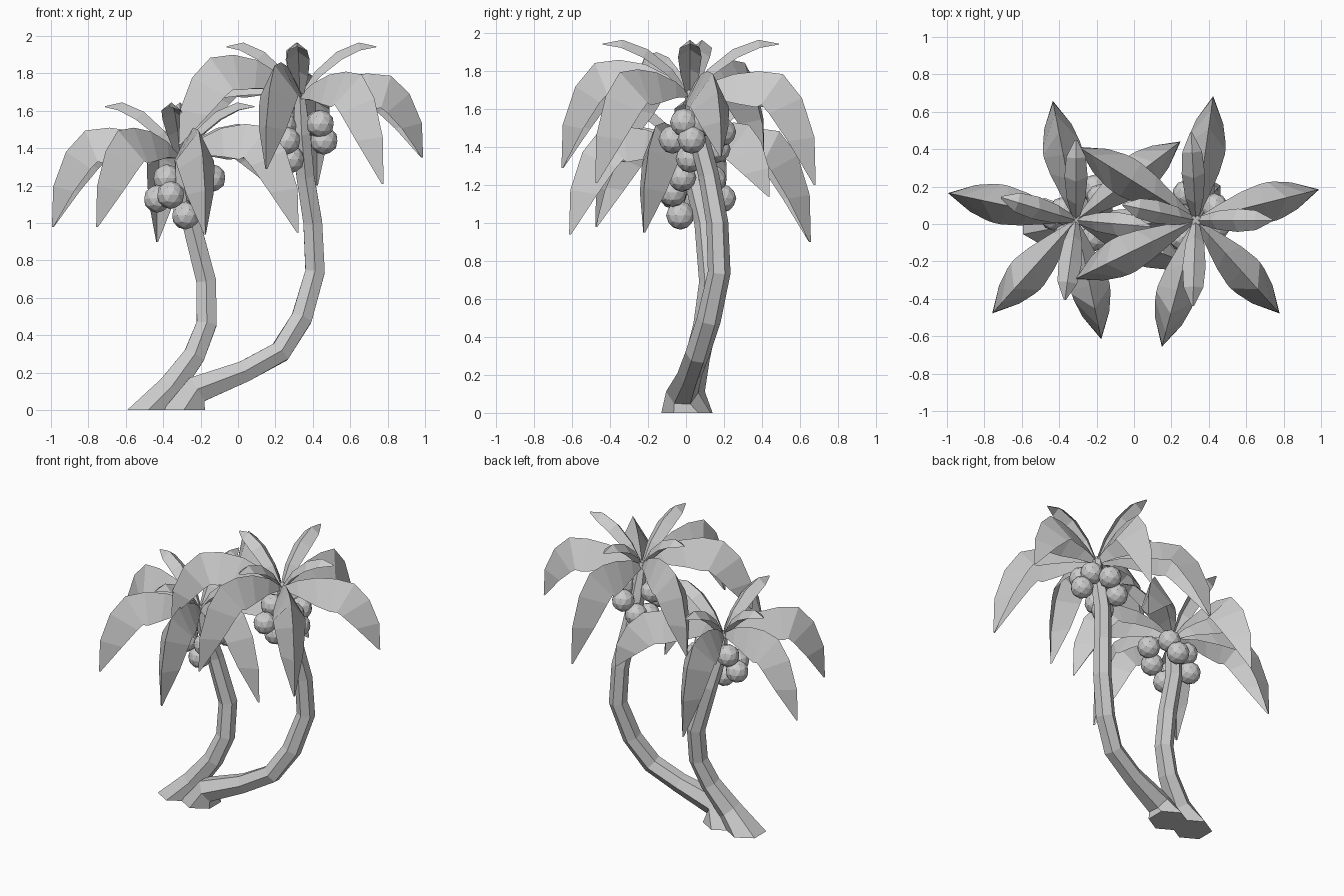
import bpy
import bmesh
import math
from mathutils import Vector

cube = bpy.data.objects.get("Cube")
if cube:
    bpy.data.objects.remove(cube, do_unlink=True)

grey = bpy.data.materials.new("light_grey")
grey.use_nodes = True
COLOUR = (0.6, 0.6, 0.6, 1)
grey.diffuse_color = COLOUR
grey.node_tree.nodes["Principled BSDF"].inputs["Base Color"].default_value = COLOUR


def finish(bm, name):
    """Turn a bmesh into a flat shaded object."""
    mesh = bpy.data.meshes.new(name)
    bm.to_mesh(mesh)
    bm.free()
    mesh.materials.append(grey)
    obj = bpy.data.objects.new(name, mesh)
    bpy.context.scene.collection.objects.link(obj)
    return obj


def trunk(name, path, radii, sides=6):
    """Six sided tube along a path, standing on a level foot."""
    bm = bmesh.new()
    points = [Vector(p) for p in path]
    rings = []
    for i, (p, r) in enumerate(zip(points, radii)):
        t = points[min(i + 1, len(points) - 1)] - points[max(i - 1, 0)]
        t = Vector((0, 0, 1)) if i == 0 else t.normalized()
        u = Vector((0, 1, 0))
        u = (u - t * u.dot(t)).normalized()
        w = t.cross(u)
        turn = [2 * math.pi * k / sides for k in range(sides)]
        rings.append([bm.verts.new(p + r * (math.cos(a) * u + math.sin(a) * w)) for a in turn])
    for low, high in zip(rings, rings[1:]):
        for k in range(sides):
            n = (k + 1) % sides
            bm.faces.new((low[k], low[n], high[n], high[k]))
    bm.faces.new(rings[0][::-1])
    bm.faces.new(rings[-1])
    finish(bm, name)


def frond(name, crown_point, angle, spine, widths, half, depth):
    """Roof folded blade; spine holds (outward, up) pairs from the crown."""
    bm = bmesh.new()
    a = math.radians(angle)
    out = Vector((math.cos(a), math.sin(a), 0))
    side = Vector((-math.sin(a), math.cos(a), 0))
    up = Vector((0, 0, 1))
    pts = [Vector(crown_point) + out * r + up * z for r, z in spine]
    rows = []
    for i, (p, w) in enumerate(zip(pts, widths)):
        t = (pts[min(i + 1, len(pts) - 1)] - pts[max(i - 1, 0)]).normalized()
        down = side.cross(t)
        edge = p + down * depth * w
        rows.append([bm.verts.new(v) for v in (edge - side * half * w, p, edge + side * half * w)])
    for b, c in zip(rows, rows[1:]):
        for k in (0, 1):
            bm.faces.new((b[k], c[k], c[k + 1], b[k + 1]))
    finish(bm, name)


# Shared outlines of the drooping fronds and the upright young ones
REACH = (0, .15, .35, .55, .74, .89, .99, 1)
RISE = (0, .5, .87, 1, .95, .7, .3, 0)
FALL = (0, 0, 0, 0, .02, .22, .55, 1)
LARGE_WIDTH = (.1, .5, .85, 1, 1, .95, .7, .05)
YOUNG_SPINE = [(0, 0), (.2, .13), (.48, .235), (.77, .285), (1, .265)]
YOUNG_WIDTH = (.3, .8, 1, .85, .1)


def crown(prefix, centre, large, young, nuts):
    """Fronds and coconuts around the top of one palm."""
    for i, (angle, reach, peak, tip) in enumerate(large):
        spine = [(reach * r, peak * a + tip * f) for r, a, f in zip(REACH, RISE, FALL)]
        frond(f"{prefix}_frond_{i + 1}", centre, angle, spine, LARGE_WIDTH, .105, .19)
    for i, (angle, reach) in enumerate(young):
        spine = [(reach * r, z) for r, z in YOUNG_SPINE]
        frond(f"{prefix}_young_frond_{i + 1}", centre, angle, spine, YOUNG_WIDTH, .062, .05)
    for i, offset in enumerate(nuts):
        bm = bmesh.new()
        bmesh.ops.create_icosphere(bm, subdivisions=2, radius=.075)
        nut = finish(bm, f"{prefix}_coconut_{i + 1}")
        nut.location = Vector(centre) + Vector(offset)


# Tall palm: large fronds are angle, reach, peak height, tip height
trunk("tall_trunk",
      [(-.29, 0, 0), (-.22, -.02, .11), (.03, .02, .205), (.225, .06, .31), (.34, .12, .49),
       (.412, .175, .74), (.4, .165, 1), (.36, .12, 1.25), (.34, .06, 1.48), (.33, .02, 1.7)],
      (.13, .085, .066, .065, .064, .06, .058, .055, .052, .03))
crown("tall", (.33, .02, 1.68),
      [(14, .68, .12, -.33), (82, .67, .12, -.48), (148, .74, .18, -.34),
       (206, .72, .22, -.26), (255, .70, .18, -.39), (312, .67, .13, -.47)],
      [(0, .41), (93, .47), (168, .4), (268, .46)],
      [(.11, -.03, -.15), (.1, .07, -.15), (.13, .01, -.24), (-.07, -.09, -.24),
       (-.05, 0, -.34), (-.05, .14, -.29), (.03, .17, -.2), (-.09, .02, -.16)])

# Short palm
trunk("short_trunk",
      [(-.48, .01, 0), (-.36, .02, .12), (-.235, .06, .29), (-.168, .1, .46),
       (-.17, .13, .69), (-.25, .1, 1), (-.29, .05, 1.2), (-.31, .02, 1.37)],
      (.13, .08, .066, .062, .061, .056, .052, .03))
crown("short", (-.31, .02, 1.36),
      [(168, .7, .15, -.38), (101, .65, .14, -.46), (37, .7, .17, -.22),
       (339, .68, .17, -.41), (282, .65, .15, -.42), (228, .67, .15, -.38)],
      [(163, .42), (262, .43), (90, .43), (355, .4)],
      [(-.07, .05, -.12), (-.12, .02, -.23), (-.05, -.09, -.21), (.03, -.05, -.32),
       (.1, -.09, -.2), (.17, -.04, -.12), (.13, .12, -.13), (.1, .17, -.23)])
